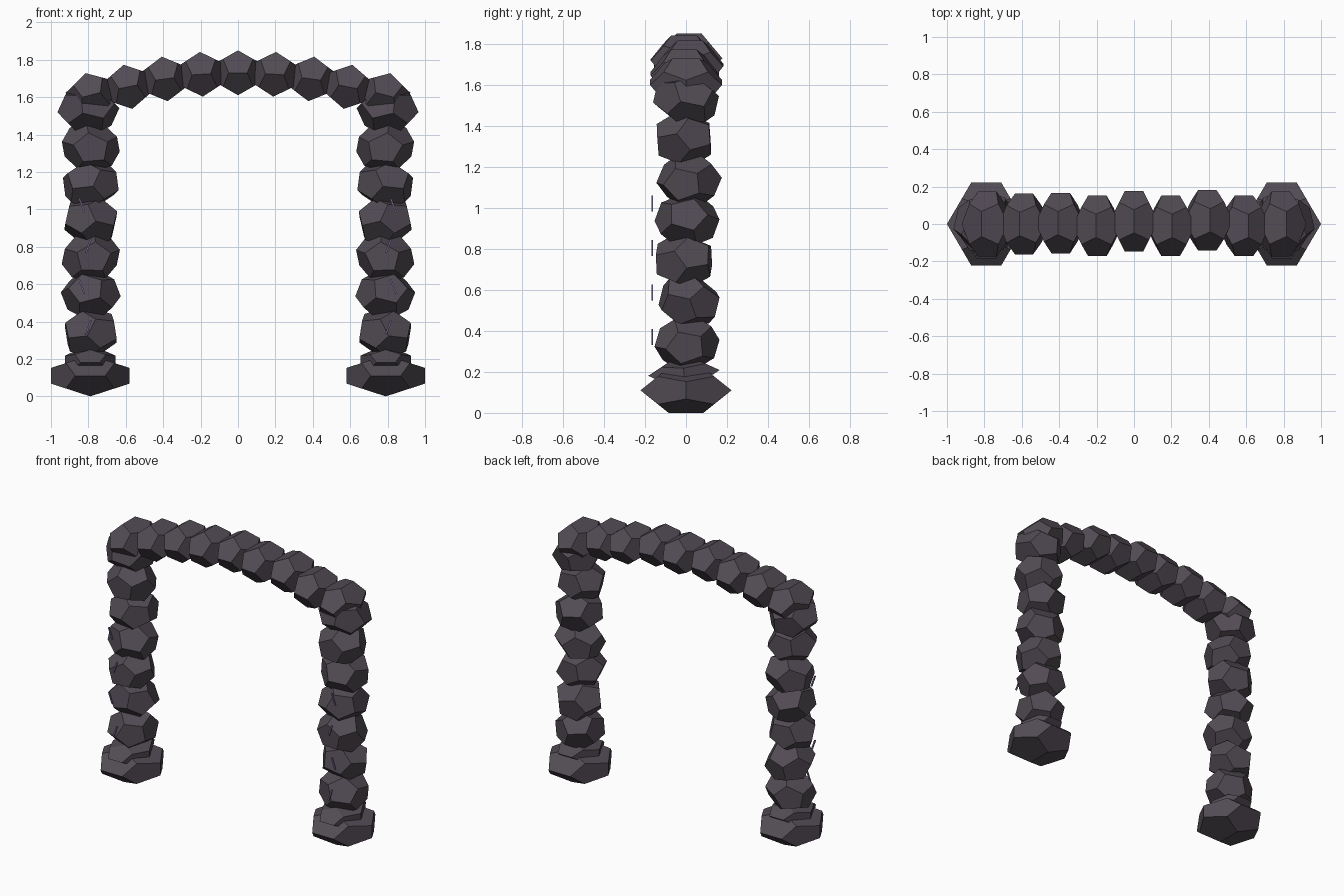
import bpy, bmesh, math
from mathutils import Matrix, Vector, Euler

if "Cube" in bpy.data.objects:
    bpy.data.objects.remove(bpy.data.objects["Cube"])

PHI = (1 + 5 ** 0.5) / 2


def material(name, rgb):
    m = bpy.data.materials.new(name)
    m.diffuse_color = (*rgb, 1)
    m.use_nodes = True
    m.node_tree.nodes["Principled BSDF"].inputs["Base Color"].default_value = m.diffuse_color
    return m


STONE = material("dark stone", (0.084, 0.070, 0.088))
GLOW = material("violet vein", (0.20, 0.15, 0.30))


def finish(name, bm, mat):
    me = bpy.data.meshes.new(name)
    bmesh.ops.recalc_face_normals(bm, faces=bm.faces)
    bm.to_mesh(me)
    bm.free()
    me.materials.append(mat)
    ob = bpy.data.objects.new(name, me)
    bpy.context.collection.objects.link(ob)
    return ob


def boulder(name, loc, radii, rot=(0, 0, 0)):
    """Twelve-sided stone whose half extents are radii before rotation."""
    a, b = 1 / PHI, 1 / PHI ** 2
    pts = [(x * a, y * a, z * a) for x in (-1, 1) for y in (-1, 1) for z in (-1, 1)]
    for s in (-1, 1):
        for t in (-1, 1):
            pts += [(0, s * b, t), (s * b, t, 0), (t, 0, s * b)]
    bm = bmesh.new()
    for p in pts:
        bm.verts.new(p)
    bmesh.ops.convex_hull(bm, input=bm.verts[:])
    bmesh.ops.dissolve_limit(bm, angle_limit=0.02, verts=bm.verts[:], edges=bm.edges[:])
    mat = Matrix.LocRotScale(Vector(loc), Euler(rot), Vector(radii))
    bmesh.ops.transform(bm, matrix=mat, verts=bm.verts[:])
    return finish(name, bm, STONE)


def vein(name, loc, tilt):
    """Thin glowing sliver on the front of a pillar."""
    bm = bmesh.new()
    bmesh.ops.create_cube(bm, size=1)
    mat = Matrix.LocRotScale(Vector(loc), Euler((0, tilt, 0)), Vector((0.009, 0.009, 0.08)))
    bmesh.ops.transform(bm, matrix=mat, verts=bm.verts[:])
    return finish(name, bm, GLOW)


# pillar stones: height, y offset, tilt x, tilt y, turn
PILLAR = [
    (0.34, 0.005, 0.15, 0.10, 0.5),
    (0.545, 0.015, -0.15, 0.20, 1.2),
    (0.745, -0.01, 0.20, -0.15, 2.0),
    (0.94, 0.005, -0.10, 0.20, 2.6),
    (1.135, 0.015, 0.12, 0.10, 0.3),
    (1.335, -0.01, -0.12, -0.15, 1.0),
    (1.53, 0.0, 0.15, 0.20, 1.8),
]

for side, label in ((-1, "left"), (1, "right")):
    # footing and its cap
    boulder(f"{label}_footing", (side * 0.79, 0, 0.11), (0.21, 0.222, 0.11))
    boulder(f"{label}_footing_cap", (side * 0.79, -0.01, 0.195), (0.135, 0.175, 0.06), (0.08, 0, 0))
    # stacked pillar stones
    for i, (z, y, tx, ty, turn) in enumerate(PILLAR):
        r = 0.157 if i == 6 else 0.15
        boulder(f"{label}_pillar_stone_{i + 1}", (side * (0.80 if i == 6 else 0.787), y, z),
                (r, r, 0.127), (tx, side * ty, side * turn))
    # veins, leaning alternately
    for i in range(4):
        x = (-0.80, -0.835)[i % 2] if side < 0 else (0.805, 0.83)[i % 2]
        vein(f"{label}_vein_{i + 1}", (x, -0.165, 0.37 + 0.217 * i), (0.35, -0.35)[i % 2])

# arched lintel: height by distance from the middle, y offset per stone
HEIGHT = (1.73, 1.722, 1.697, 1.655, 1.612)
SHIFT = (0.0, 0.0, 0.005, -0.01, 0.015, -0.01, 0.02, -0.01, 0.0)
for i in range(-4, 5):
    ry = 0.175 if abs(i) == 4 else 0.162
    boulder(f"lintel_stone_{i + 5}", (i * 0.196, SHIFT[i + 4], HEIGHT[abs(i)]),
            (0.13, ry, 0.12), (0, i * 0.065, 0))
